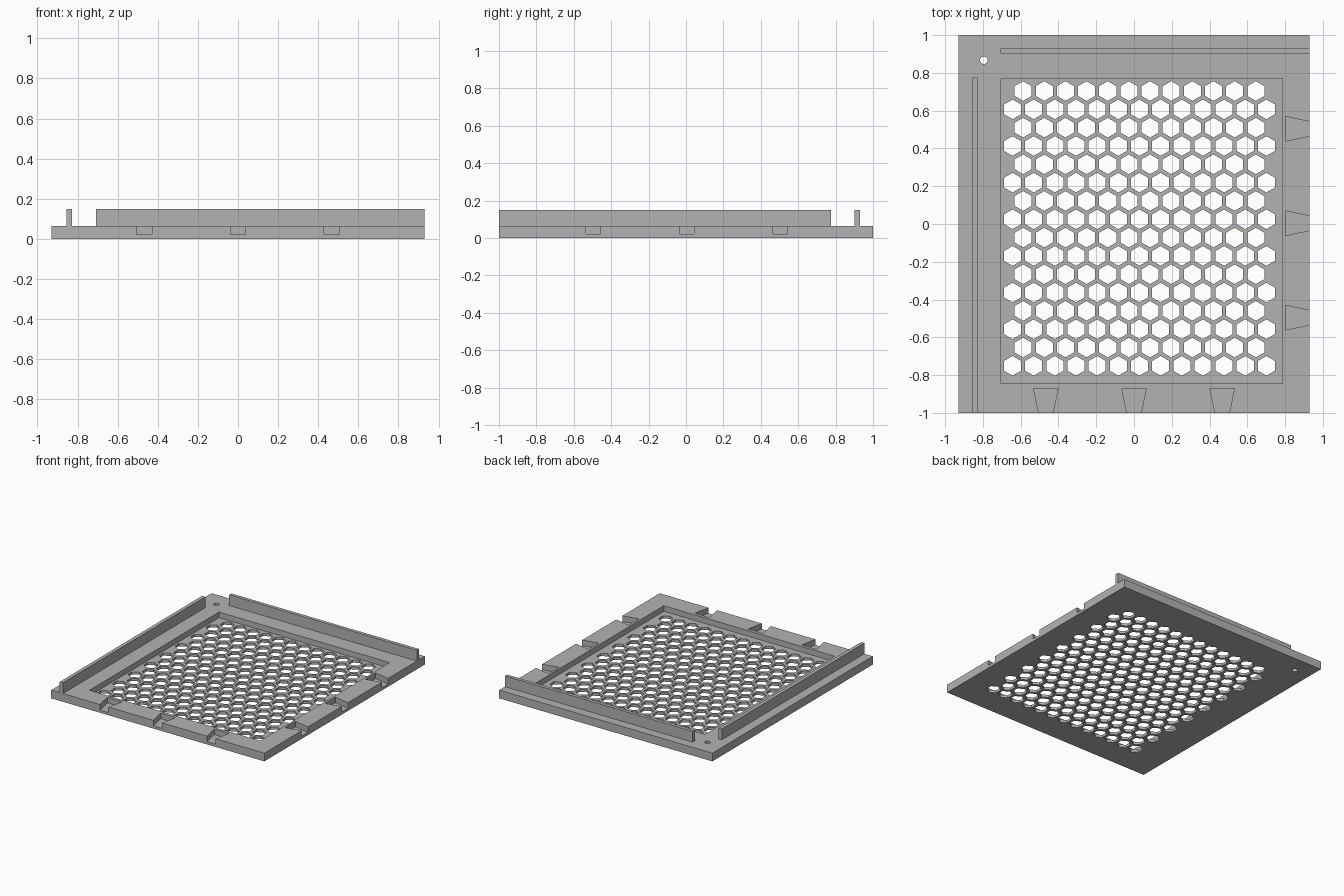
import bpy, bmesh, math
from mathutils import Matrix, Vector

cube = bpy.data.objects.get("Cube")
if cube:
    bpy.data.objects.remove(cube, do_unlink=True)

HALF_X, TOP, FLOOR, RAIL_TOP = 0.93, 0.065, 0.021, 0.15

grey = bpy.data.materials.new("matte_grey")
grey.use_nodes = True
COLOUR = (0.45, 0.45, 0.45, 1)
grey.diffuse_color = COLOUR
grey.node_tree.nodes["Principled BSDF"].inputs["Base Color"].default_value = COLOUR


def prism(bm, outline, z0, z1):
    """Upright solid over an outline of (x, y) points."""
    low = [bm.verts.new((x, y, z0)) for x, y in outline]
    high = [bm.verts.new((x, y, z1)) for x, y in outline]
    bm.faces.new(low[::-1])
    bm.faces.new(high)
    n = len(low)
    for i in range(n):
        j = (i + 1) % n
        bm.faces.new((low[i], low[j], high[j], high[i]))


def rect(x0, x1, y0, y1):
    return [(x0, y0), (x1, y0), (x1, y1), (x0, y1)]


def ngon(cx, cy, radius, sides):
    return [(cx + radius * math.sin(2 * math.pi * i / sides),
             cy + radius * math.cos(2 * math.pi * i / sides)) for i in range(sides)]


def build(name, solids):
    bm = bmesh.new()
    for outline, z0, z1 in solids:
        prism(bm, outline, z0, z1)
    bmesh.ops.recalc_face_normals(bm, faces=bm.faces)
    mesh = bpy.data.meshes.new(name)
    bm.to_mesh(mesh)
    bm.free()
    mesh.materials.append(grey)
    obj = bpy.data.objects.new(name, mesh)
    bpy.context.collection.objects.link(obj)
    return obj


def cut(obj, name, solids):
    """Subtract solids from an object, keeping a hidden cutter."""
    cutter = build(name, solids)
    cutter.hide_render = True
    cutter.hide_viewport = True
    mod = obj.modifiers.new(name, 'BOOLEAN')
    mod.operation = 'DIFFERENCE'
    mod.solver = 'EXACT'
    mod.object = cutter


# Base plate
plate = build("base_plate", [(rect(-HALF_X, HALF_X, -1, 1), 0, TOP)])

# Sunken tray and dovetail slots along the front and left edges
pockets = [(rect(-0.705, 0.785, -0.845, 0.77), FLOOR, 0.2)]


def dovetail(depth, overshoot=0.02):
    """Slot outline pointing inward along +y from the edge at y = 0."""
    inner, outer = 0.065, 0.038
    flare = outer - (inner - outer) / depth * overshoot
    return [(-flare, -overshoot), (flare, -overshoot), (inner, depth), (-inner, depth)]


for step in (-1, 0, 1):
    pockets.append(([(x + 0.467 * step, y - 1) for x, y in dovetail(0.13)], FLOOR, 0.2))
    pockets.append(([(HALF_X - y, x + 0.004 + 0.5 * step) for x, y in dovetail(0.127)],
                    FLOOR, 0.2))
cut(plate, "pocket_cutter", pockets)

# Honeycomb of through holes, plus the round corner hole
PITCH = 0.112
ROWS = 16
holes = [(ngon(-0.795, 0.867, 0.02, 20), -0.1, 0.2)]
for row in range(ROWS):
    count = 12 + row % 2
    y = 0.704 - row * PITCH * math.sqrt(3) / 2
    for col in range(count):
        x = 0.029 + (col - (count - 1) / 2) * PITCH
        holes.append((ngon(x, y, 0.052, 6), -0.1, 0.2))
cut(plate, "honeycomb_cutter", holes)

# Upright rails
build("right_rail", [(rect(-0.856, -0.828, -1, 0.775), TOP, RAIL_TOP)])
build("back_rail", [(rect(-0.708, HALF_X, 0.902, 0.929), TOP, RAIL_TOP)])
